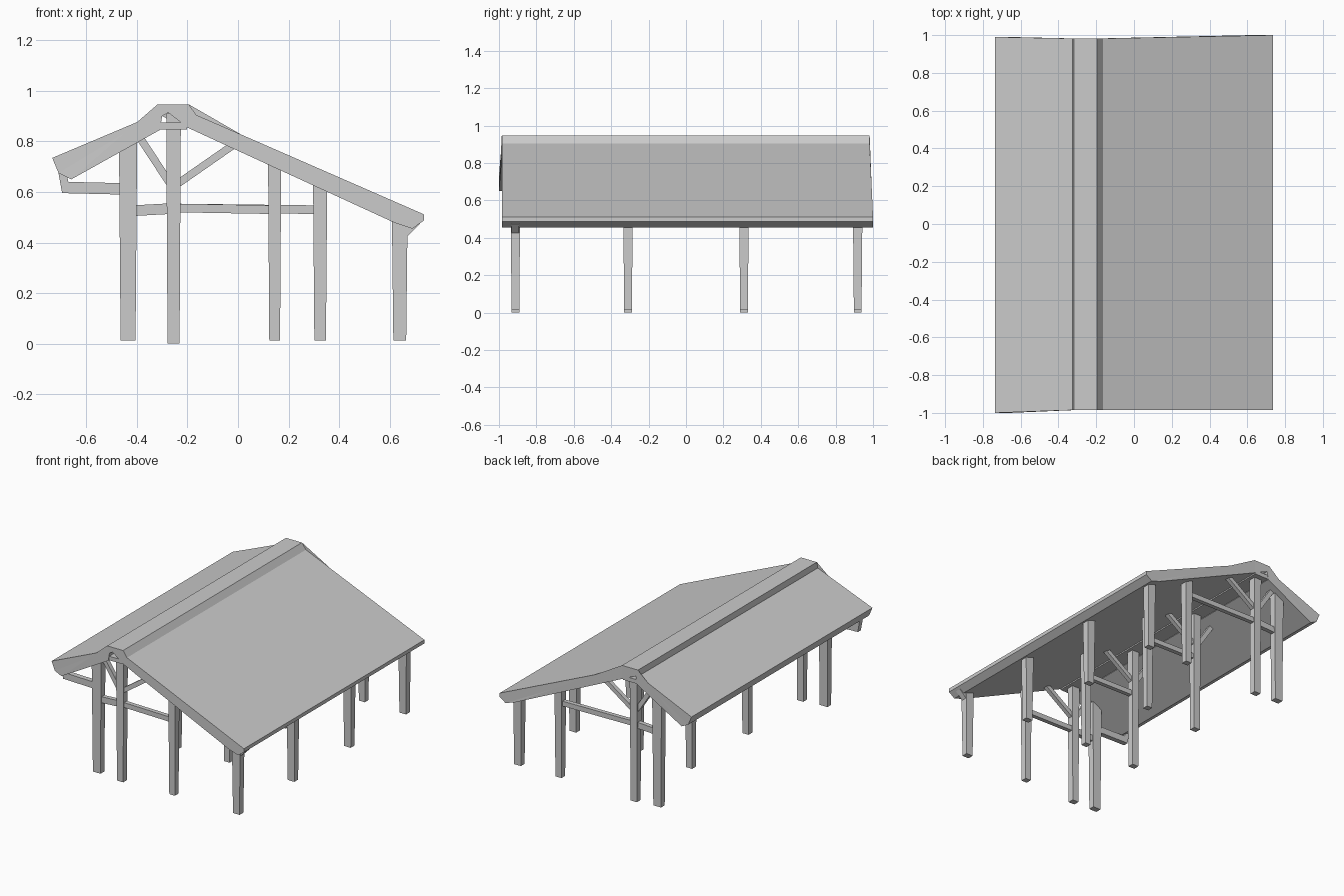
import bpy, bmesh
from mathutils import Vector, Matrix

if "Cube" in bpy.data.objects:
    bpy.data.objects.remove(bpy.data.objects["Cube"], do_unlink=True)

grey = bpy.data.materials.new("plain_grey")
grey.use_nodes = True
colour = (0.6, 0.6, 0.6, 1)
grey.diffuse_color = colour
grey.node_tree.nodes["Principled BSDF"].inputs["Base Color"].default_value = colour


def finish(bm, name):
    bmesh.ops.recalc_face_normals(bm, faces=bm.faces)
    mesh = bpy.data.meshes.new(name)
    bm.to_mesh(mesh)
    bm.free()
    mesh.materials.append(grey)
    obj = bpy.data.objects.new(name, mesh)
    bpy.context.collection.objects.link(obj)
    return obj


def beam(name, start, end, width, depth, taper=1.0):
    """Box from start to end; taper scales the section at the start."""
    a, b = Vector(start), Vector(end)
    along = (b - a).normalized()
    side = Vector((0, 1, 0))
    if abs(along.y) > 0.9:
        side = Vector((1, 0, 0))
    across = side.cross(along).normalized()
    bm = bmesh.new()
    bmesh.ops.create_cube(bm, size=1)
    for v in bm.verts:
        s = taper if v.co.z < 0 else 1
        base = a if v.co.z < 0 else b
        v.co = base + across * v.co.x * width * s + side * v.co.y * depth * s
    return finish(bm, name)


# Roof: one cross-section lofted front to back, open tunnel under the ridge cap
profile = [
    (-0.735, 0.735), (-0.325, 0.908), (-0.318, 0.947), (-0.195, 0.947),
    (-0.165, 0.905), (0.735, 0.512), (0.735, 0.487), (0.69, 0.455),
    (0.62, 0.478), (-0.2, 0.855), (-0.218, 0.9), (-0.26, 0.925),
    (-0.3, 0.9), (-0.31, 0.845), (-0.66, 0.65), (-0.71, 0.675)]


def front_y(x):
    return -1.0 if x < -0.6 else -0.985


def back_y(x):
    return 0.99 if x < -0.6 else 1.0 if x > 0.6 else 0.982


bm = bmesh.new()
front = [bm.verts.new((x, front_y(x), z)) for x, z in profile]
back = [bm.verts.new((x, back_y(x), z)) for x, z in profile]
count = len(profile)
for i in range(count):
    j = (i + 1) % count
    bm.faces.new((front[i], front[j], back[j], back[i]))
caps = [bm.faces.new(front), bm.faces.new(back[::-1])]
bmesh.ops.triangulate(bm, faces=caps)
finish(bm, "roof")

# Ridge beam closing the tunnel from below
beam("ridge_beam", (-0.257, -0.98, 0.862), (-0.257, 0.98, 0.862), 0.028, 0.11)


def under_roof(x):
    """Height just inside the underside of the roof."""
    if x < -0.26:
        return 0.875 + (x + 0.31) * 0.557
    return 0.885 - (x + 0.2) * 0.46


# Posts in four rows: row depth position -> posts across
rows = {
    "front": (-0.912, (-0.435, -0.255, 0.145, 0.64)),
    "front_middle": (-0.31, (-0.255, 0.145, 0.64)),
    "back_middle": (0.31, (-0.255, 0.145, 0.64)),
    "back": (0.918, (-0.435, -0.255, 0.325, 0.64))}
widths = {-0.435: 0.072, -0.255: 0.058, 0.145: 0.052, 0.325: 0.056, 0.64: 0.062}

for row, (y, posts) in rows.items():
    for i, x in enumerate(posts):
        foot = 0 if x == -0.255 else 0.013
        beam(f"{row}_post_{i + 1}", (x, y, foot), (x, y, under_roof(x)),
             widths[x], 0.05, 0.82)
    # Tie beam from the ridge post to the next post
    far = 0.325 if row == "back" else 0.145
    beam(f"{row}_tie", (-0.255, y, 0.537), (far, y, 0.53), 0.034, 0.03)
    # Raking braces from ridge post up to the roof
    beam(f"{row}_left_brace", (-0.26, y, 0.62), (-0.385, y, 0.81), 0.03, 0.03)
    beam(f"{row}_right_brace", (-0.25, y, 0.625), (-0.02, y, 0.785), 0.03, 0.03)
    if -0.435 in posts:
        beam(f"{row}_short_tie", (-0.435, y, 0.525), (-0.255, y, 0.535), 0.042, 0.03)

# Eave bracket at the front
y = rows["front"][0]
beam("eave_bracket_arm", (-0.435, y, 0.612), (-0.685, y, 0.618), 0.045, 0.035)
beam("eave_bracket_end", (-0.68, y, 0.598), (-0.695, y, 0.68), 0.032, 0.035)

# Small knee under the low eave at the front corner
beam("corner_knee", (0.66, y, 0.435), (0.71, y, 0.485), 0.03, 0.04)
